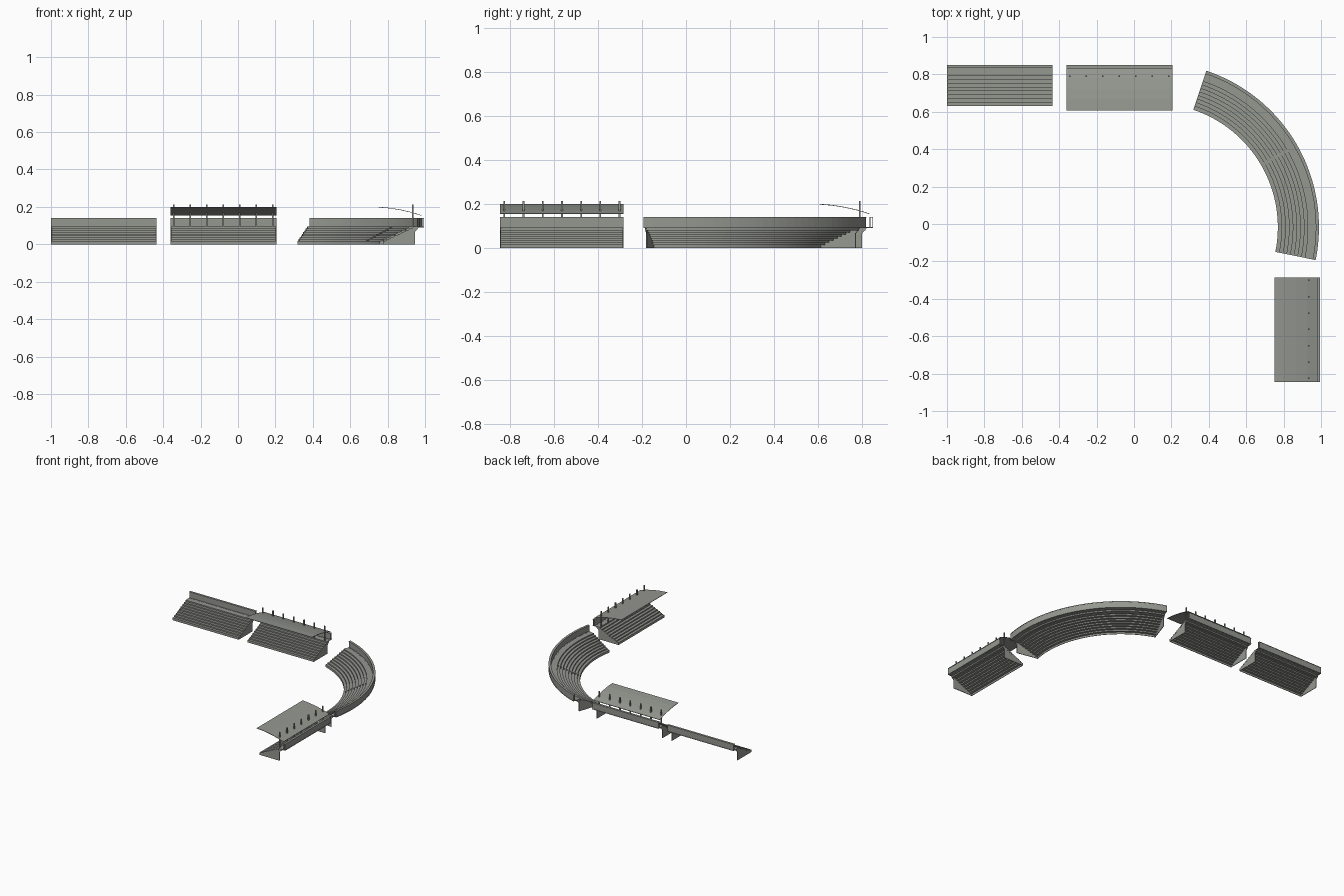
import bpy, bmesh, math

if "Cube" in bpy.data.objects:
    bpy.data.objects.remove(bpy.data.objects["Cube"])

mat = bpy.data.materials.new("concrete grey")
mat.diffuse_color = (0.30, 0.31, 0.28, 1)
mat.use_nodes = True
mat.node_tree.nodes["Principled BSDF"].inputs["Base Color"].default_value = mat.diffuse_color


# Each path maps (t along the stand, d depth from the front edge) to x, y
def straight_back(x0, x1):
    return lambda t, d: (x0 + (x1 - x0) * t, 0.63 + d)


def straight_side(t, d):
    return (0.775 + d, -0.285 - 0.56 * t)


def corner(t, d):
    a = math.radians(71.5 - 83 * t)
    r = 0.662 + d
    return (0.107 + r * math.cos(a), -0.017 + r * math.sin(a))


# Sweep a closed (d, z) profile along a path from t0 to t1
def sweep(name, profile, path, t0=0.0, t1=1.0, n=1):
    bm = bmesh.new()
    rings = []
    for i in range(n + 1):
        t = t0 + (t1 - t0) * i / n
        rings.append([bm.verts.new((*path(t, d), z)) for d, z in profile])
    m = len(profile)
    for a, b in zip(rings, rings[1:]):
        for j in range(m):
            k = (j + 1) % m
            bm.faces.new((a[j], a[k], b[k], b[j]))
    bm.faces.new(rings[0])
    bm.faces.new(rings[-1])
    bmesh.ops.recalc_face_normals(bm, faces=bm.faces)
    me = bpy.data.meshes.new(name)
    bm.to_mesh(me)
    bm.free()
    me.materials.append(mat)
    ob = bpy.data.objects.new(name, me)
    bpy.context.collection.objects.link(ob)
    return ob


def rect(d0, d1, z0, z1):
    return [(d0, z0), (d1, z0), (d1, z1), (d0, z1)]


# Thin stepped shell: front wall, eight rows, rear walkway
STEPS, RUN, RISE, FRONT = 8, 0.02, 0.0095, 0.018
top = [(0, 0)]
for i in range(STEPS + 1):
    z = FRONT + i * RISE
    top += [(i * RUN, z), ((i + 1) * RUN, z)]
top[-1] = (0.207, top[-1][1])
under = [(d + 0.004, z - 0.004) for d, z in top[1:-1]] + [(0.207, top[-1][1] - 0.004)]
TERRACE = top + under[::-1] + [(0.004, 0)]
END = [(0.002, 0), (0.17, 0), (0.17, 0.065), (0.19, 0.09), (0.162, 0.09), (0.004, 0.015)]

# Gently curved thin roof profile
curve = [(-0.024, 0.2), (0.035, 0.195), (0.092, 0.186), (0.15, 0.173), (0.205, 0.156)]
ROOF = curve + [(d, z - 0.003) for d, z in curve[::-1]]


def stand(name, path, length, n=1, roofed=False):
    e = 0.004 / length
    sweep(name + "_terrace", TERRACE, path, n=n)
    # End panels
    sweep(name + "_end_panel_a", END, path, 0.001, 0.001 + e)
    sweep(name + "_end_panel_b", END, path, 0.999 - e, 0.999)
    # Beam below the walkway
    sweep(name + "_rear_beam", rect(0.168, 0.186, 0.08, 0.09), path, n=n)
    # Double back wall with top and bottom rims
    sweep(name + "_back_wall", rect(0.205, 0.208, 0.092, 0.14), path, n=n)
    sweep(name + "_outer_wall", rect(0.215, 0.218, 0.094, 0.14), path, n=n)
    sweep(name + "_top_rim", rect(0.203, 0.22, 0.138, 0.141), path, n=n)
    sweep(name + "_bottom_rim", rect(0.2, 0.22, 0.091, 0.095), path, n=n)
    if roofed:
        sweep(name + "_roof", ROOF, path)
        w = 0.004 / length
        for i in range(7):
            t = 0.03 + 0.156 * i
            sweep(f"{name}_post_{i}", rect(0.156, 0.164, 0.094, 0.212), path, t - w, t + w)


stand("open_stand", straight_back(-1.0, -0.435), 0.565)
stand("back_stand", straight_back(-0.36, 0.205), 0.565, roofed=True)
stand("corner_stand", corner, 1.1, n=32)
stand("side_stand", straight_side, 0.56, roofed=True)

# Aisle half-steps in the middle of the corner stand
for i in range(STEPS):
    z = FRONT + i * RISE
    sweep(f"aisle_step_{i}", rect((i + 0.5) * RUN, (i + 1) * RUN, z - 0.001, z + RISE / 2),
          corner, 0.493, 0.507)
